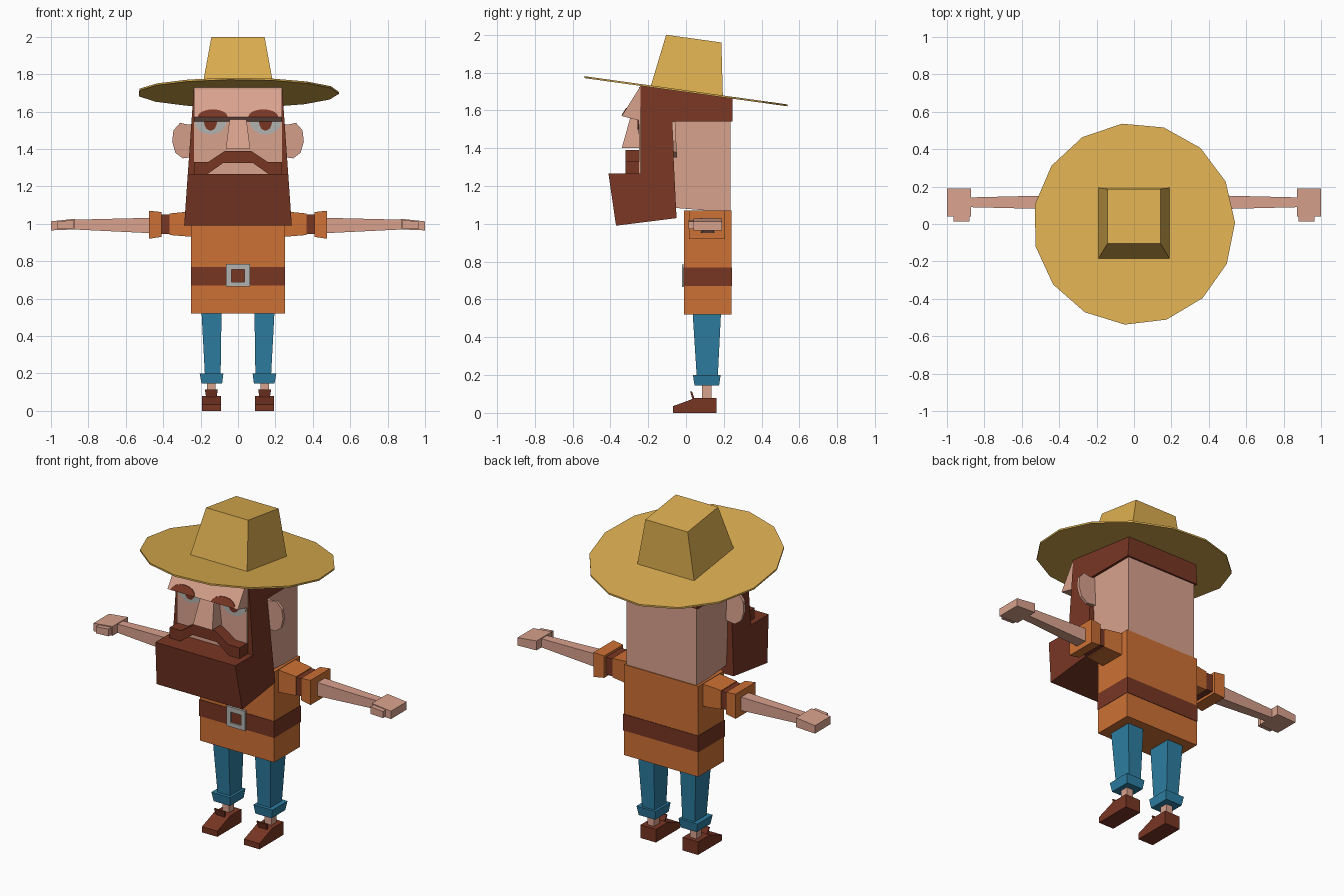
import bpy
import bmesh
from math import sin, cos, pi, radians

if "Cube" in bpy.data.objects:
    bpy.data.objects.remove(bpy.data.objects["Cube"], do_unlink=True)


def material(name, hex_code):
    channels = [int(hex_code[i:i + 2], 16) / 255 for i in (0, 2, 4)]
    colour = [((c + 0.055) / 1.055) ** 2.4 for c in channels] + [1.0]
    mat = bpy.data.materials.new(name)
    mat.use_nodes = True
    mat.diffuse_color = colour
    bsdf = mat.node_tree.nodes["Principled BSDF"]
    bsdf.inputs["Base Color"].default_value = colour
    bsdf.inputs["Roughness"].default_value = 0.9
    return mat


SKIN = material("skin", "D9A28D")
BROWN = material("dark brown", "783624")
ORANGE = material("orange cloth", "CE7135")
STRAW = material("straw", "DCAE50")
BLUE = material("blue denim", "2D7EA2")
GREY = material("pale grey", "B2B2B0")


def loft(name, rings, mat):
    """Bridge equal rings of points into a closed solid."""
    bm = bmesh.new()
    loops = [[bm.verts.new(p) for p in ring] for ring in rings]
    count = len(loops[0])
    for low, high in zip(loops, loops[1:]):
        for i in range(count):
            j = (i + 1) % count
            bm.faces.new((low[i], low[j], high[j], high[i]))
    bm.faces.new(loops[0][::-1])
    bm.faces.new(loops[-1])
    bmesh.ops.recalc_face_normals(bm, faces=bm.faces)
    mesh = bpy.data.meshes.new(name)
    bm.to_mesh(mesh)
    bm.free()
    mesh.materials.append(mat)
    obj = bpy.data.objects.new(name, mesh)
    bpy.context.collection.objects.link(obj)
    return obj


def rect_z(x0, x1, y0, y1, z):
    return [(x0, y0, z), (x1, y0, z), (x1, y1, z), (x0, y1, z)]


def rect_x(x, y0, y1, z0, z1):
    return [(x, y0, z0), (x, y1, z0), (x, y1, z1), (x, y0, z1)]


def box(name, x0, x1, y0, y1, z0, z1, mat):
    return loft(name, [rect_z(x0, x1, y0, y1, z) for z in (z0, z1)], mat)


def side_prism(name, profile, width, mat):
    """Extrude a (y, z) profile across x; width gives the half width at z."""
    return loft(name, [[(s * width(z), y, z) for y, z in profile] for s in (-1, 1)], mat)


def front_prism(name, outline, front, depth, mat):
    """Extrude an (x, z) outline along y; front gives y at z."""
    return loft(name, [[(x, front(z) + d, z) for x, z in outline] for d in (0, depth)], mat)


def half_ellipse(cx, z, rx, rz):
    return [(cx + rx * cos(pi * i / 8), z + rz * sin(pi * i / 8)) for i in range(9)]


# Torso and belt
box("torso", -0.25, 0.25, -0.01, 0.24, 0.52, 1.07, ORANGE)
box("belt", -0.252, 0.252, -0.013, 0.243, 0.67, 0.77, BROWN)

# Buckle frame
box("buckle_top", -0.063, 0.063, -0.022, -0.01, 0.755, 0.785, GREY)
box("buckle_bottom", -0.063, 0.063, -0.022, -0.01, 0.665, 0.69, GREY)
for s, side in ((1, "left"), (-1, "right")):
    x0, x1 = sorted((s * 0.036, s * 0.063))
    box(side + "_buckle_bar", x0, x1, -0.022, -0.01, 0.69, 0.755, GREY)

# Head and brow
side_prism("head", [(-0.248, 1.1), (0.235, 1.06), (0.235, 1.6), (-0.248, 1.725)],
           lambda z: 0.235, SKIN)
side_prism("brow", [(-0.24, 1.73), (-0.34, 1.57), (-0.24, 1.545)],
           lambda z: 0.236, SKIN)

# Hair, sideburns and beard in one piece, widening downwards
side_prism("hair_and_beard",
           [(-0.24, 1.73), (0.245, 1.67), (0.245, 1.54), (-0.075, 1.54),
            (-0.05, 1.03), (-0.37, 0.99), (-0.41, 1.265), (-0.24, 1.265)],
           lambda z: 0.236 + (1.73 - z) * 0.07, BROWN)

# Nose
loft("nose", [rect_z(-0.065, 0.065, -0.34, -0.24, 1.40),
              rect_z(-0.045, 0.045, -0.295, -0.24, 1.56)], SKIN)

# Moustache
half = [(0.07, 1.39), (0.16, 1.33), (0.235, 1.33), (0.235, 1.265), (0.165, 1.265), (0.08, 1.325)]
front_prism("moustache", half + [(-x, z) for x, z in reversed(half)],
            lambda z: -0.32, 0.08, BROWN)

# Straw hat: tilted brim and tapered crown
TILT = 0.139
brim = [(0.54 * cos(radians(24 * i + 0.8)), 0.54 * sin(radians(24 * i + 0.8)))
        for i in range(15)]
loft("hat_brim", [[(x, y, h - TILT * y) for x, y in brim] for h in (1.696, 1.706)], STRAW)
loft("hat_crown",
     [[(x, y, 1.7 - TILT * y) for x, y, _ in rect_z(-0.192, 0.192, -0.187, 0.195, 0)],
      [(x, y, 1.985 - TILT * y) for x, y, _ in rect_z(-0.142, 0.142, -0.105, 0.187, 0)]],
     STRAW)

ear = [(0.22, 1.54), (0.265, 1.53), (0.31, 1.54), (0.345, 1.50), (0.352, 1.44),
       (0.335, 1.38), (0.295, 1.35), (0.22, 1.36)]

for s, side in ((1, "left"), (-1, "right")):
    def flip(ring):
        return [(s * x, y, z) for x, y, z in ring]

    def limb(part, rings, mat):
        loft(side + "_" + part, [flip(r) for r in rings], mat)

    # Eye, pupil, eyebrow and ear
    front_prism(side + "_eye", half_ellipse(s * 0.147, 1.548, 0.085, -0.07),
                lambda z: -0.252, 0.006, GREY)
    front_prism(side + "_pupil", half_ellipse(s * 0.147, 1.548, 0.035, -0.05),
                lambda z: -0.256, 0.006, BROWN)
    front_prism(side + "_eyebrow", half_ellipse(s * 0.135, 1.572, 0.08, 0.04),
                lambda z: -0.344 + (z - 1.57) * 0.625, 0.008, BROWN)
    front_prism(side + "_ear", [(s * x, z) for x, z in ear],
                lambda z: -0.075 + (1.54 - z) * 0.05, 0.018, SKIN)

    # Sleeve, band and cuff
    limb("sleeve", [rect_x(0.24, 0.03, 0.195, 0.93, 1.068),
                    rect_x(0.366, 0.035, 0.185, 0.94, 1.055)], ORANGE)
    limb("sleeve_band", [rect_x(x, 0.037, 0.183, 0.945, 1.05) for x in (0.36, 0.42)], BROWN)
    limb("sleeve_cuff", [rect_x(0.41, 0.02, 0.2, 0.93, 1.063),
                         rect_x(0.477, 0.015, 0.205, 0.92, 1.07)], ORANGE)

    # Arm, hand and thumb
    limb("arm", [rect_x(0.47, 0.08, 0.152, 0.95, 1.032),
                 rect_x(0.88, 0.09, 0.142, 0.97, 1.022)], SKIN)
    limb("hand", [rect_x(0.872, 0.04, 0.19, 0.97, 1.027),
                  rect_x(1.0, 0.04, 0.19, 0.965, 1.013)], SKIN)
    limb("thumb", [rect_x(0.88, 0.013, 0.05, 0.975, 1.02),
                   rect_x(0.965, 0.013, 0.05, 0.972, 1.012)], SKIN)

    # Trouser leg, turn-up and ankle
    limb("leg", [rect_z(0.088, 0.195, 0.035, 0.185, 0.53),
                 rect_z(0.093, 0.177, 0.057, 0.168, 0.19)], BLUE)
    limb("turn_up", [rect_z(0.085, 0.195, 0.045, 0.175, 0.145),
                     rect_z(0.078, 0.205, 0.037, 0.183, 0.2)], BLUE)
    limb("ankle", [rect_z(0.12, 0.165, 0.085, 0.135, z) for z in (0.07, 0.16)], SKIN)

    # Shoe and its tongue
    sole = [(-0.07, 0), (0.16, 0), (0.16, 0.08), (0.05, 0.08), (0.02, 0.068), (-0.07, 0.035)]
    limb("shoe", [[(x, y, z) for y, z in sole] for x in (0.09, 0.193)], BROWN)
    limb("shoe_tongue", [rect_z(0.115, 0.17, 0.035, 0.047, 0.07),
                         rect_z(0.108, 0.177, 0.022, 0.032, 0.113)], BROWN)
